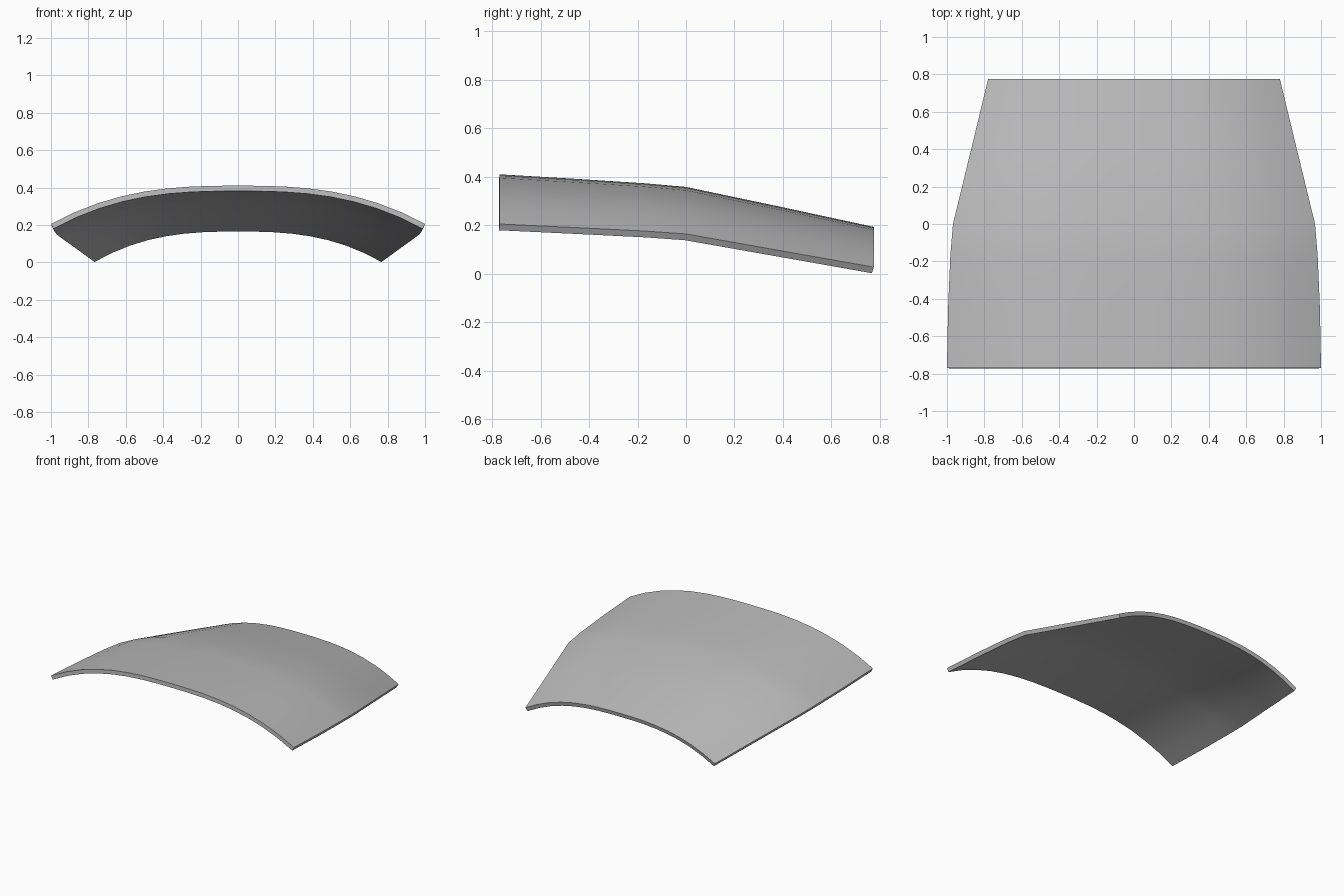
import bpy
import bmesh
import math

cube = bpy.data.objects.get("Cube")
if cube:
    bpy.data.objects.remove(cube, do_unlink=True)

# Grey finish
grey = bpy.data.materials.new("plain_grey")
grey.use_nodes = True
colour = (0.5, 0.5, 0.5, 1)
grey.diffuse_color = colour
grey.node_tree.nodes["Principled BSDF"].inputs["Base Color"].default_value = colour

# Arched sections from front to back: y, half width, crown height, edge height
STATIONS = [
    (-0.77, 1.00, 0.410, 0.205),
    (-0.45, 0.994, 0.391, 0.190),
    (-0.17, 0.982, 0.373, 0.176),
    (0.00, 0.968, 0.358, 0.164),
    (0.39, 0.873, 0.276, 0.095),
    (0.775, 0.78, 0.193, 0.027),
]
SEGMENTS = 16
FLATNESS = 2.7  # arch exponent: flat crown, steeper edges

# Outer skin of the curved panel
bm = bmesh.new()
rows = []
for y, half, crown, edge in STATIONS:
    row = []
    for i in range(SEGMENTS + 1):
        t = 2 * i / SEGMENTS - 1
        z = crown - (crown - edge) * abs(t) ** FLATNESS
        row.append(bm.verts.new((t * half, y, z)))
    rows.append(row)
for a, b in zip(rows, rows[1:]):
    for i in range(SEGMENTS):
        bm.faces.new((a[i], a[i + 1], b[i + 1], b[i]))
mesh = bpy.data.meshes.new("curved_panel")
bm.to_mesh(mesh)
bm.free()
panel = bpy.data.objects.new("curved_panel", mesh)
bpy.context.collection.objects.link(panel)
mesh.materials.append(grey)

# Thickness, growing inward
shell = panel.modifiers.new("thickness", "SOLIDIFY")
shell.thickness = 0.029
shell.offset = -1
shell.use_even_offset = True

# Smooth skin with crisp rims
bpy.ops.object.select_all(action="DESELECT")
panel.select_set(True)
bpy.context.view_layer.objects.active = panel
bpy.ops.object.modifier_apply(modifier=shell.name)
bpy.ops.object.shade_smooth_by_angle(angle=math.radians(35))
